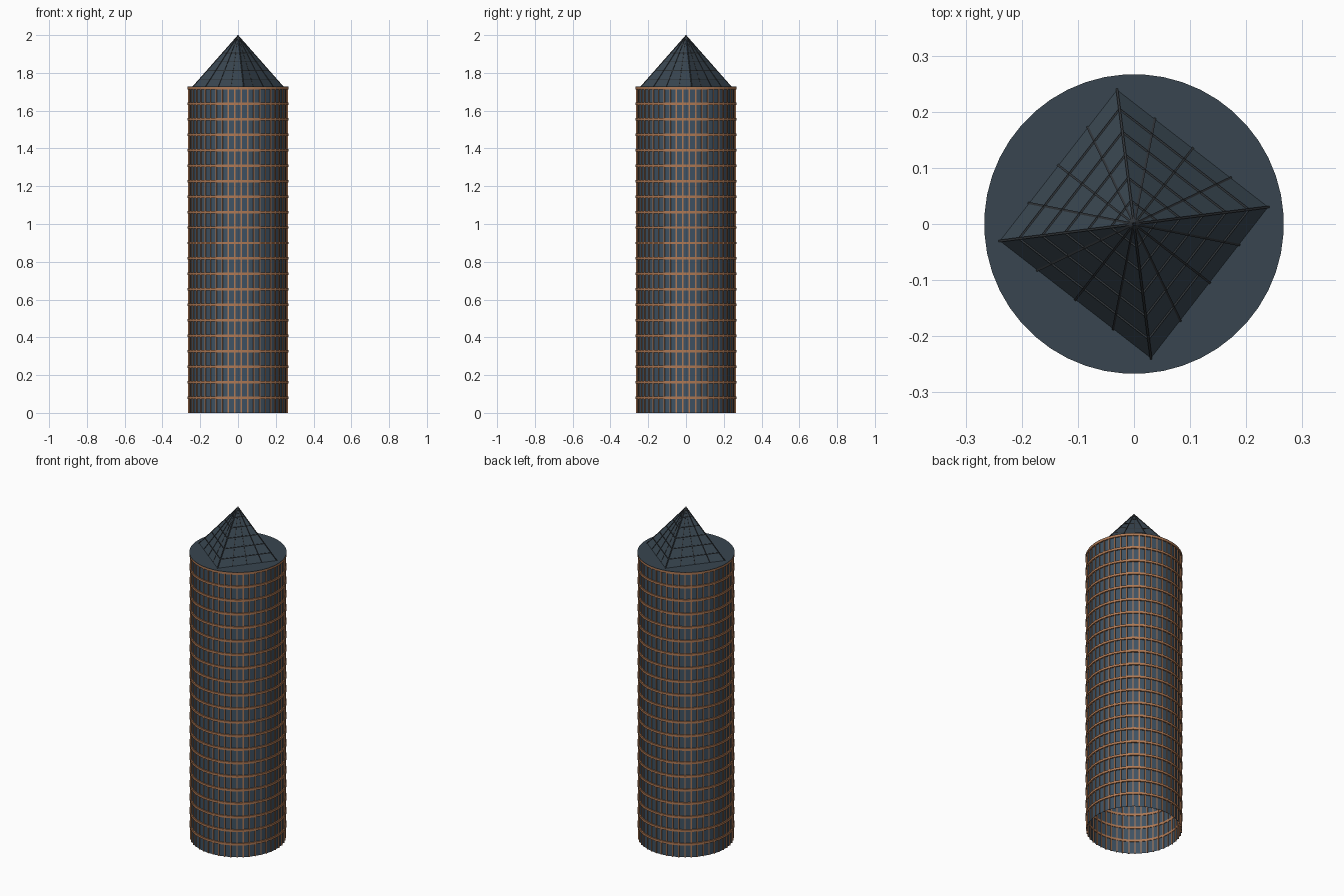
import bpy, bmesh, math
from mathutils import Vector, Matrix

if "Cube" in bpy.data.objects:
    bpy.data.objects.remove(bpy.data.objects["Cube"])

SIDES, FLOORS, TOP = 48, 21, 1.72
FLOOR_H = TOP / FLOORS
PHASE = math.radians(3.75)


def material(name, rgb):
    m = bpy.data.materials.new(name)
    m.diffuse_color = (*rgb, 1)
    m.use_nodes = True
    m.node_tree.nodes["Principled BSDF"].inputs["Base Color"].default_value = m.diffuse_color
    return m


glass = material("dark_glass", (0.05, 0.085, 0.125))
slate = material("slate", (0.04, 0.06, 0.08))
bronze = material("bronze", (0.42, 0.19, 0.09))
frame = material("dark_frame", (0.03, 0.035, 0.04))


def finish(bm, name, mat):
    bmesh.ops.recalc_face_normals(bm, faces=bm.faces)
    me = bpy.data.meshes.new(name)
    bm.to_mesh(me)
    bm.free()
    me.materials.append(mat)
    ob = bpy.data.objects.new(name, me)
    bpy.context.collection.objects.link(ob)
    return ob


def lathe(bm, profile, closed):
    """Sweep (radius, z) points round the z axis."""
    rings = []
    for i in range(SIDES):
        a = PHASE + 2 * math.pi * i / SIDES
        rings.append([bm.verts.new((r * math.cos(a), r * math.sin(a), z)) for r, z in profile])
    n = len(profile)
    for i in range(SIDES):
        p, q = rings[i], rings[(i + 1) % SIDES]
        for j in range(n if closed else n - 1):
            k = (j + 1) % n
            bm.faces.new((p[j], q[j], q[k], p[k]))


def bar(bm, a, b, w):
    """Square bar between two points."""
    d = b - a
    rot = d.to_track_quat('Z', 'Y').to_matrix().to_4x4()
    bmesh.ops.create_cube(bm, size=1, matrix=Matrix.Translation((a + b) / 2) @ rot
                          @ Matrix.Diagonal((w, w, d.length, 1)))


# Glass drum, open underneath
bm = bmesh.new()
lathe(bm, [(0.26, 0), (0.26, TOP)], False)
finish(bm, "glass_wall", glass)

# Floor bands
bm = bmesh.new()
for k in range(1, FLOORS + 1):
    z = k * FLOOR_H
    lathe(bm, [(0.257, z - 0.008), (0.267, z - 0.008), (0.267, z + 0.005), (0.257, z + 0.005)], True)
finish(bm, "floor_bands", bronze)

# Vertical mullions
bm = bmesh.new()
for i in range(SIDES):
    rot = Matrix.Rotation(PHASE + 2 * math.pi * i / SIDES, 4, 'Z')
    bmesh.ops.create_cube(bm, size=1, matrix=rot @ Matrix.Translation((0.26, 0, TOP / 2))
                          @ Matrix.Diagonal((0.009, 0.006, TOP, 1)))
finish(bm, "mullions", bronze)

# Flat roof disc
bm = bmesh.new()
bmesh.ops.create_cone(bm, cap_ends=True, segments=SIDES, radius1=0.267, radius2=0.267, depth=0.003,
                      matrix=Matrix.Translation((0, 0, TOP + 0.0055)) @ Matrix.Rotation(PHASE, 4, 'Z'))
finish(bm, "roof_disc", slate)

# Four-sided glass spire, slightly turned
apex = Vector((0, 0, 1.998))
corners = [Vector((0.247 * math.cos(a), 0.247 * math.sin(a), TOP))
           for a in (math.radians(7.2 + 90 * i) for i in range(4))]
bm = bmesh.new()
tip = bm.verts.new(apex)
base = [bm.verts.new(c) for c in corners]
for i in range(4):
    bm.faces.new((base[i], base[(i + 1) % 4], tip))
finish(bm, "spire", slate)

# Spire glazing bars: rafters and level rings
bm = bmesh.new()
for i in range(4):
    a, b = corners[i], corners[(i + 1) % 4]
    for j in range(4):
        bar(bm, a.lerp(b, j / 4), apex, 0.004)
    for k in range(6):
        bar(bm, a.lerp(apex, k / 6), b.lerp(apex, k / 6), 0.004)
finish(bm, "spire_bars", frame)
